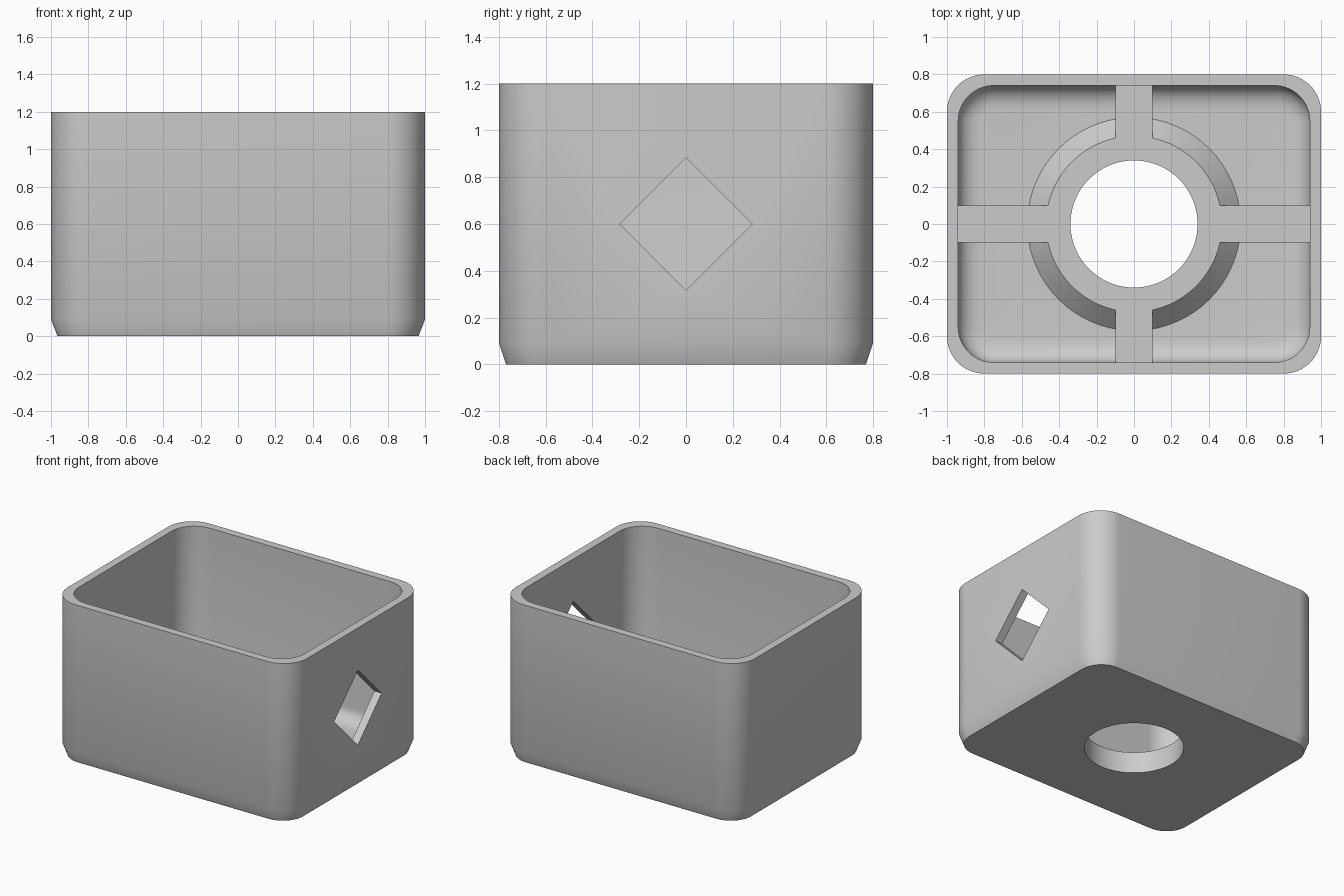
import bpy, bmesh, math

if "Cube" in bpy.data.objects:
    bpy.data.objects.remove(bpy.data.objects["Cube"])

CORNER_STEPS = 17
COUNT = 4 * CORNER_STEPS

grey = bpy.data.materials.new("plain grey")
grey.diffuse_color = (0.6, 0.6, 0.6, 1)
grey.use_nodes = True
grey.node_tree.nodes["Principled BSDF"].inputs["Base Color"].default_value = grey.diffuse_color


def rounded_rect(hx, hy, r, z):
    pts = []
    for q, (sx, sy) in enumerate([(1, 1), (-1, 1), (-1, -1), (1, -1)]):
        for i in range(CORNER_STEPS):
            a = math.pi / 2 * (q + i / (CORNER_STEPS - 1))
            pts.append((sx * (hx - r) + r * math.cos(a), sy * (hy - r) + r * math.sin(a), z))
    return pts


def circle(r, z):
    angles = [2 * math.pi * (k + 0.5) / COUNT for k in range(COUNT)]
    return [(r * math.cos(a), r * math.sin(a), z) for a in angles]


def finish(name, bm):
    bmesh.ops.recalc_face_normals(bm, faces=bm.faces)
    mesh = bpy.data.meshes.new(name)
    bm.to_mesh(mesh)
    bm.free()
    mesh.materials.append(grey)
    ob = bpy.data.objects.new(name, mesh)
    bpy.context.collection.objects.link(ob)
    return ob


def box(name, lo, hi):
    bm = bmesh.new()
    bmesh.ops.create_cube(bm, size=1)
    for v in bm.verts:
        v.co = [l + (c + 0.5) * (h - l) for c, l, h in zip(v.co, lo, hi)]
    return finish(name, bm)


# Open bin: closed loft from outer shell, over the rim, down the inside,
# across the floor, over the raised collar and back through the drain hole
loops = [
    rounded_rect(0.965, 0.77, 0.17, 0),
    rounded_rect(1, 0.8, 0.2, 0.09),
    rounded_rect(1, 0.8, 0.2, 1.2),
    rounded_rect(0.94, 0.74, 0.19, 1.2),
]
for i in range(7):  # rounded join of wall and floor
    a = math.pi / 2 * i / 6
    d = 0.12 * (1 - math.cos(a))
    loops.append(rounded_rect(0.94 - d, 0.74 - d, 0.19 - d, 0.16 - 0.1 * math.sin(a)))
loops += [circle(0.57, 0.06), circle(0.47, 0.16), circle(0.34, 0.16), circle(0.34, 0)]

bm = bmesh.new()
rings = [[bm.verts.new(p) for p in loop] for loop in loops]
for j, ring in enumerate(rings):
    nxt = rings[(j + 1) % len(rings)]
    for k in range(COUNT):
        m = (k + 1) % COUNT
        bm.faces.new((ring[k], ring[m], nxt[m], nxt[k]))
bin_body = finish("bin_body", bm)

# Diamond window through the right wall
cutter = box("window_cutter", (-0.2, -0.2, -0.2), (0.2, 0.2, 0.2))
cutter.location = (1, 0, 0.6)
cutter.rotation_euler = (math.pi / 4, 0, 0)
cutter.hide_render = True
mod = bin_body.modifiers.new("window", "BOOLEAN")
mod.operation = "DIFFERENCE"
mod.solver = "EXACT"
mod.object = cutter
bpy.context.view_layer.objects.active = bin_body
bin_body.select_set(True)
bpy.ops.object.modifier_apply(modifier=mod.name)
bpy.data.objects.remove(cutter)
bpy.ops.object.shade_smooth_by_angle(angle=math.radians(40))

# Floor ribs from the collar to the walls
for s, side in ((1, "positive"), (-1, "negative")):
    x0, x1 = sorted((s * 0.455, s * 0.945))
    y0, y1 = sorted((s * 0.455, s * 0.745))
    box("long_rib_" + side, (x0, -0.1, 0.03), (x1, 0.1, 0.16))
    box("short_rib_" + side, (-0.1, y0, 0.03), (0.1, y1, 0.16))
